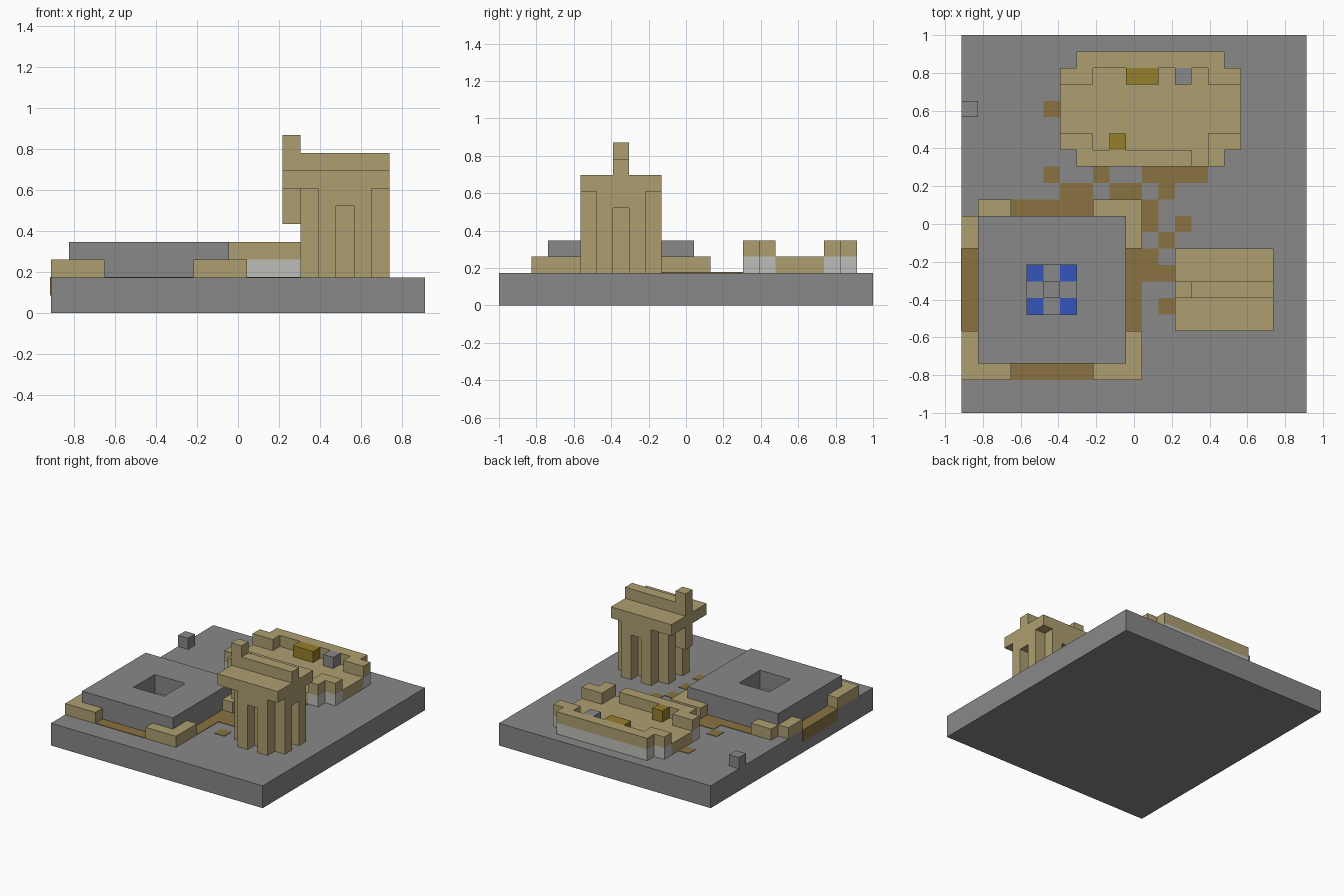
import bpy
import bmesh
from mathutils import Matrix, Vector

if "Cube" in bpy.data.objects:
    bpy.data.objects.remove(bpy.data.objects["Cube"], do_unlink=True)

U = 2 / 23                              # edge of one building block
ORIGIN = Vector((-10.5, -11.5, 0))      # centres the 21 x 23 block plan
GROUND = 2                              # ground level in blocks
THIN = 0.04                             # painted plate thickness in blocks


def material(name, rgb):
    lin = [((c / 255 + 0.055) / 1.055) ** 2.4 for c in rgb] + [1]
    m = bpy.data.materials.new(name)
    m.use_nodes = True
    m.diffuse_color = lin
    m.node_tree.nodes["Principled BSDF"].inputs["Base Color"].default_value = lin
    return m


STONE = material("grey stone", (136, 136, 136))
SAND = material("sandstone", (174, 159, 113))
DIRT = material("brown dirt", (138, 114, 65))
WATER = material("blue water", (52, 86, 188))
GOLD = material("dark gold", (150, 126, 44))
PALE = material("pale stone", (190, 190, 186))


def blocks(name, mat, boxes):
    """One object made of boxes, each given by its low and high corner."""
    bm = bmesh.new()
    for lo, hi in boxes:
        lo, hi = Vector(lo), Vector(hi)
        place = Matrix.Translation((lo + hi) / 2 + ORIGIN)
        bmesh.ops.create_cube(bm, size=1, matrix=place @ Matrix.Diagonal((*(hi - lo), 1)))
    bmesh.ops.scale(bm, vec=(U, U, U), verts=bm.verts)
    mesh = bpy.data.meshes.new(name)
    bm.to_mesh(mesh)
    bm.free()
    mesh.materials.append(mat)
    ob = bpy.data.objects.new(name, mesh)
    bpy.context.collection.objects.link(ob)
    return ob


def layer(rects, low, high):
    """Plan rectangles (x0, y0, x1, y1) raised between two heights."""
    return [((a, b, low), (c, d, high)) for a, b, c, d in rects]


def cells(spots, low, high):
    return layer([(x, y, x + 1, y + 1) for x, y in spots], low, high)


# Ground slab and a loose block
blocks("ground", STONE, [((0, 0, 0), (21, 23, GROUND))])
blocks("loose_block", STONE, cells([(0, 18)], GROUND, 3))

# Dirt paths, set into the top of the ground
paths = [(3, 2, 8, 3), (3, 12, 8, 13), (10, 5, 11, 10), (6, 13, 8, 14),
         (9, 13, 11, 14), (11, 14, 15, 15), (11, 11, 12, 13), (11, 8, 13, 9)]
spots = [(5, 18), (5, 14), (8, 14), (12, 13), (13, 11), (12, 10), (11, 9), (12, 6)]
dirt = layer(paths, 1, GROUND + THIN) + cells(spots, 1, GROUND + THIN)
dirt.append(((-THIN, 5, 1), (1, 10, GROUND + THIN)))
blocks("dirt_paths", DIRT, dirt)

# Pool platform with a square well
blocks("pool_platform", STONE, layer(
    [(1, 3, 4, 12), (7, 3, 10, 12), (4, 3, 7, 6), (4, 9, 7, 12)], GROUND, 4))
blocks("well_centre", STONE, cells([(5, 7)], GROUND, 3))
blocks("well_water", WATER, cells(
    [(x, y) for x in (4, 6) for y in (6, 8)], GROUND, GROUND + THIN))

# Low corner footings wrapped round the platform
footings = [(0, 2, 3, 3), (0, 3, 1, 5), (8, 2, 11, 3), (10, 3, 11, 5),
            (1, 12, 3, 13), (0, 10, 1, 12), (8, 12, 11, 13), (10, 10, 11, 12)]
blocks("corner_footings", SAND, layer(footings, GROUND, 3))

# Tower: core, legs beside each recess, lintels, roof, ridge and hanging post
blocks("tower_core", SAND, layer([(15, 6, 18, 9)], GROUND, 7))
legs = [(x, y) for x in (15, 17) for y in (5, 9)]
legs += [(x, y) for x in (14, 18) for y in (6, 8)]
blocks("tower_legs", SAND, cells(legs, GROUND, 7))
blocks("tower_lintels", SAND, cells([(16, 5), (16, 9), (14, 7), (18, 7)], 6, 7))
blocks("tower_roof", SAND, layer([(13, 5, 19, 10)], 7, 8))
blocks("tower_ridge", SAND, layer([(14, 7, 19, 8)], 8, 9))
blocks("tower_post", SAND, layer([(13, 7, 14, 8)], 5, 10))

# Ruined hall: pale wall base, sandstone wall top and floor
walls = [(7, 15, 14, 16), (15, 15, 16, 16), (6, 16, 8, 17), (15, 16, 17, 17),
         (6, 20, 8, 21), (15, 20, 17, 21), (7, 21, 16, 22)]
blocks("hall_wall_base", PALE, layer(walls, GROUND, 3))
blocks("hall_wall_top", SAND, layer(walls, 3, 4))
blocks("hall_floor", SAND, layer(
    [(6, 17, 17, 20), (8, 16, 15, 17), (8, 20, 15, 21), (14, 15, 15, 16)], GROUND, 3))

# Hall furnishings
blocks("hall_chests", GOLD, layer([(9, 16, 10, 17), (10, 20, 12, 21)], 3, 4))
blocks("hall_stone", STONE, cells([(13, 20)], 3, 4))
